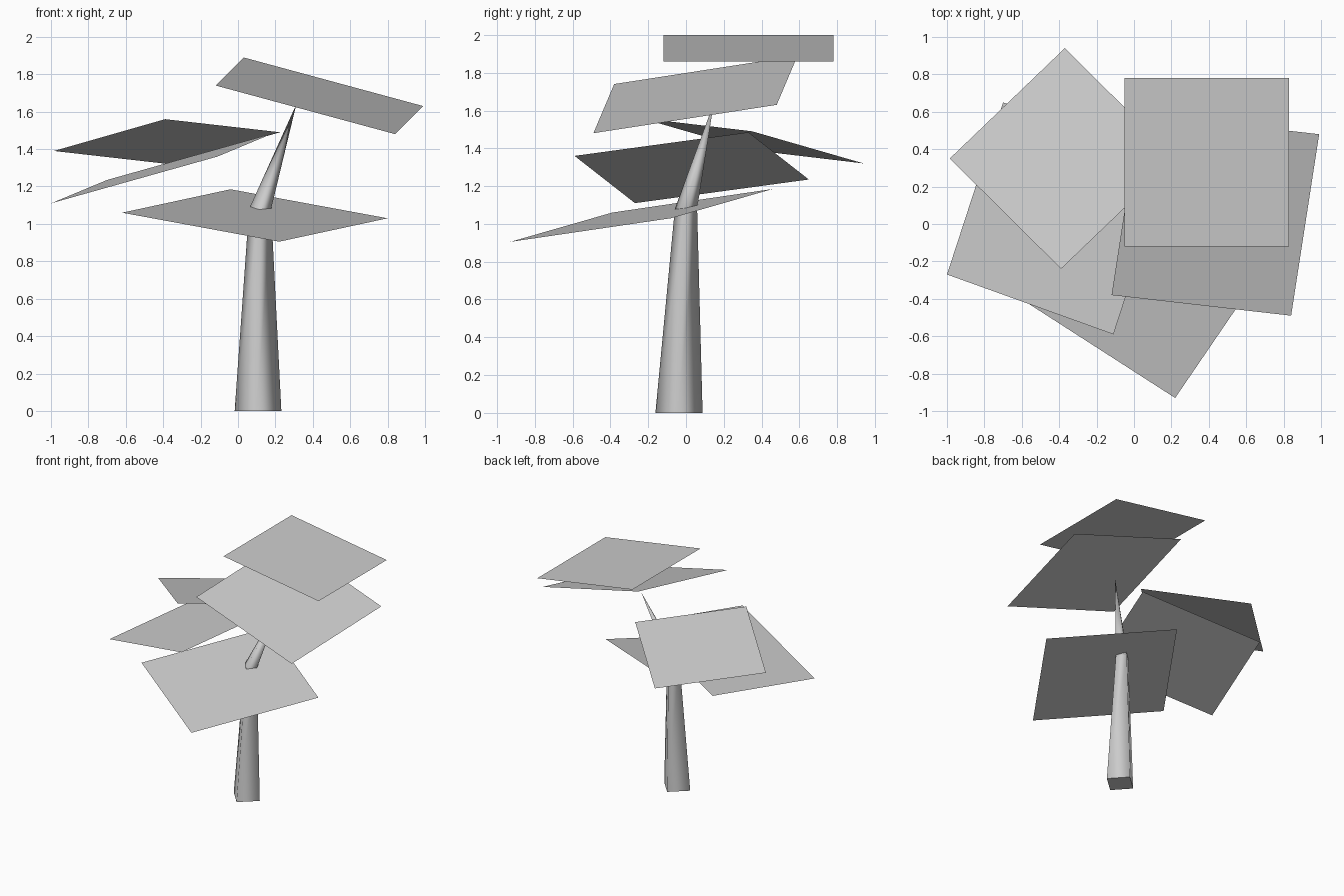
import bpy
import bmesh
from math import cos, sin, radians, tau
from mathutils import Vector

default_cube = bpy.data.objects.get("Cube")
if default_cube:
    bpy.data.objects.remove(default_cube, do_unlink=True)

GREY = (0.6, 0.6, 0.6, 1.0)
grey = bpy.data.materials.new("light_grey")
grey.use_nodes = True
grey.diffuse_color = GREY
grey.node_tree.nodes["Principled BSDF"].inputs["Base Color"].default_value = GREY


def add_object(name, bm):
    mesh = bpy.data.meshes.new(name)
    bm.to_mesh(mesh)
    bm.free()
    mesh.materials.append(grey)
    obj = bpy.data.objects.new(name, mesh)
    bpy.context.collection.objects.link(obj)
    return obj


def leaf_panel(name, left, corner, right):
    """Thin flat panel: one corner and its two neighbours; the fourth is implied."""
    a, b, c = Vector(left), Vector(corner), Vector(right)
    bm = bmesh.new()
    face = bm.faces.new([bm.verts.new(p) for p in (a, b, c, a + c - b)])
    face.normal_update()
    if face.normal.z < 0:
        face.normal_flip()
    add_object(name, bm)


def tapered_stem(name, rings, tip, sides=4, turn=radians(-3)):
    """Four-sided stem through (centre, radius) rings, closed to a point."""
    bm = bmesh.new()
    loops = []
    for centre, radius in rings:
        angles = [turn + tau * i / sides for i in range(sides)]
        loops.append([bm.verts.new(Vector(centre) + radius * Vector((cos(t), sin(t), 0)))
                      for t in angles])
    point = bm.verts.new(tip)
    for i in range(sides):
        j = (i + 1) % sides
        for low, high in zip(loops, loops[1:]):
            bm.faces.new((low[i], low[j], high[j], high[i]))
        bm.faces.new((loops[-1][i], loops[-1][j], point))
    base = bm.faces.new(loops[0][::-1])
    # Smooth sides with a crisp base and a crisp bend
    for face in bm.faces:
        face.smooth = face is not base
    for loop in loops:
        for i in range(sides):
            bm.edges.get((loop[i], loop[(i + 1) % sides])).smooth = False
    bm.normal_update()
    add_object(name, bm)


# Trunk, bending into a pointed branch
tapered_stem("trunk",
             [((0.107, -0.037, 0), 0.125), ((0.118, 0, 1.08), 0.059)],
             tip=(0.312, 0.147, 1.64))

# Flat square foliage panels, from the highest to the lowest
leaf_panel("top_leaf", (-0.05, 0.78, 2.0), (-0.05, -0.12, 2.0), (0.83, -0.12, 1.86))
leaf_panel("upper_leaf", (-0.12, -0.38, 1.74), (0.84, -0.49, 1.48), (0.99, 0.48, 1.63))
leaf_panel("back_leaf", (-0.37, 0.94, 1.32), (-0.985, 0.35, 1.39), (-0.39, -0.24, 1.56))
leaf_panel("side_leaf", (-0.70, 0.65, 1.235), (-1.0, -0.27, 1.11), (-0.11, -0.59, 1.36))
leaf_panel("lower_leaf", (-0.62, -0.39, 1.06), (0.22, -0.93, 0.905), (0.80, -0.08, 1.03))
